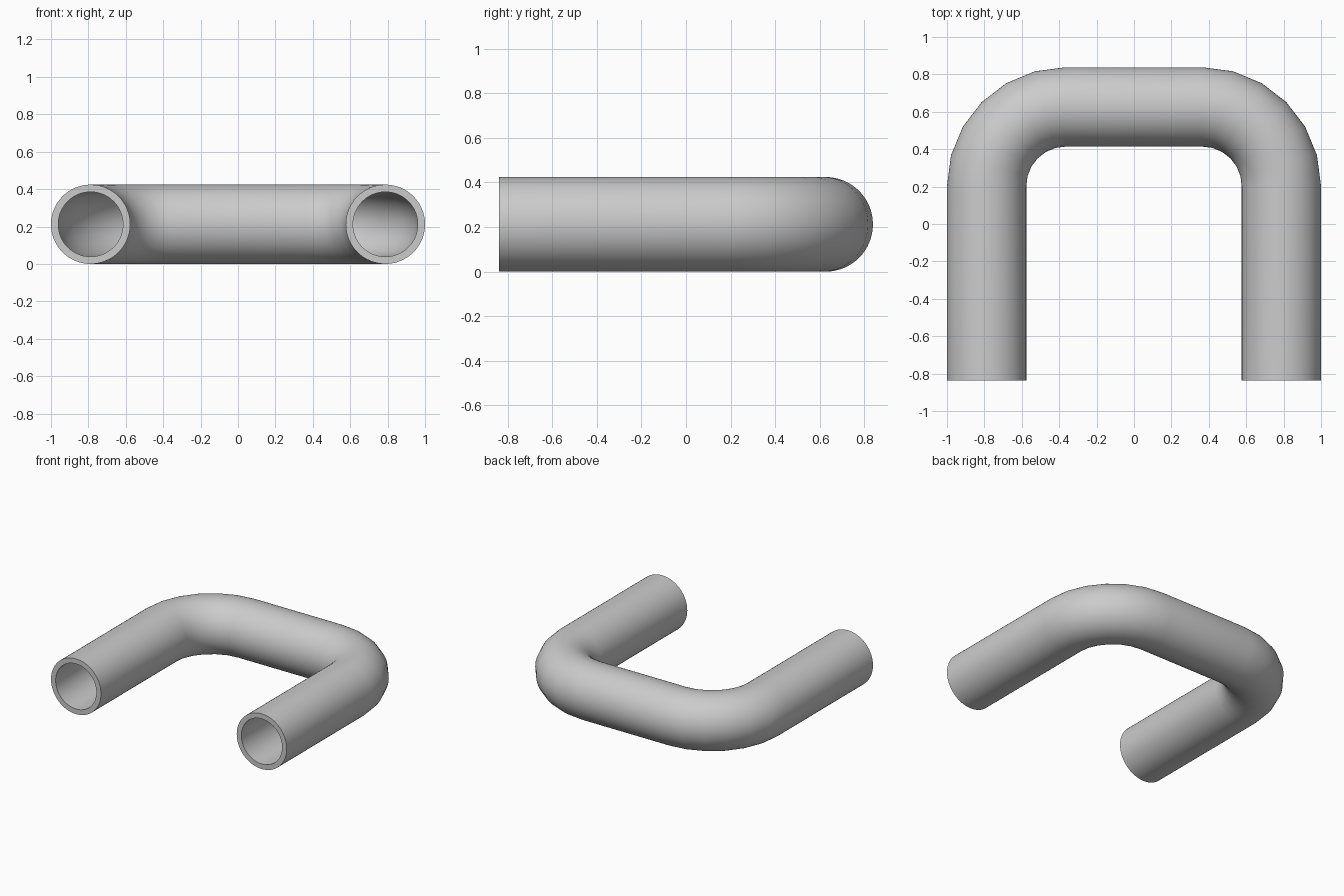
import bpy, bmesh, math
from mathutils import Vector

cube = bpy.data.objects.get("Cube")
if cube:
    bpy.data.objects.remove(cube)

OUTER, INNER = 0.212, 0.173      # pipe radii
BEND = 0.423                     # centreline bend radius
LEG_X = 1 - OUTER                # leg centreline
FRONT, BACK = -0.838, 0.838
SIDES, BEND_STEPS = 64, 6

steel = bpy.data.materials.new("grey steel")
steel.use_nodes = True
colour = (0.6, 0.6, 0.6, 1)
steel.diffuse_color = colour
steel.node_tree.nodes["Principled BSDF"].inputs["Base Color"].default_value = colour

# Centreline of the left half: (position, sideways direction)
cx, cy = LEG_X - BEND, BACK - OUTER - BEND
half = [(Vector((LEG_X, FRONT, OUTER)), Vector((1, 0, 0)))]
for i in range(BEND_STEPS + 1):
    a = math.pi / 2 * i / BEND_STEPS
    out = Vector((math.cos(a), math.sin(a), 0))
    half.append((Vector((cx, cy, OUTER)) + out * BEND, out))

# Mirror it to complete the U
def mirrored(v):
    return Vector((-v.x, v.y, v.z))

path = half + [(mirrored(p), mirrored(d)) for p, d in reversed(half)]

# Sweep the outer wall and the bore along the path
bm = bmesh.new()

def sweep(radius):
    rings = []
    for p, out in path:
        rings.append([bm.verts.new(p + radius * (out * math.cos(t) + Vector((0, 0, math.sin(t)))))
                      for t in (2 * math.pi * k / SIDES for k in range(SIDES))])
    for a, b in zip(rings, rings[1:]):
        bridge(a, b)
    return rings

def bridge(a, b):
    for k in range(SIDES):
        n = (k + 1) % SIDES
        bm.faces.new((a[k], a[n], b[n], b[k]))

wall, bore = sweep(OUTER), sweep(INNER)
# Annular rims at the two open ends
for end in (0, -1):
    bridge(wall[end], bore[end])
bmesh.ops.recalc_face_normals(bm, faces=bm.faces[:])

mesh = bpy.data.meshes.new("bent_pipe")
bm.to_mesh(mesh)
bm.free()
mesh.materials.append(steel)
pipe = bpy.data.objects.new("bent_pipe", mesh)
bpy.context.collection.objects.link(pipe)
bpy.context.view_layer.objects.active = pipe
pipe.select_set(True)
bpy.ops.object.shade_smooth_by_angle(angle=math.radians(30))
